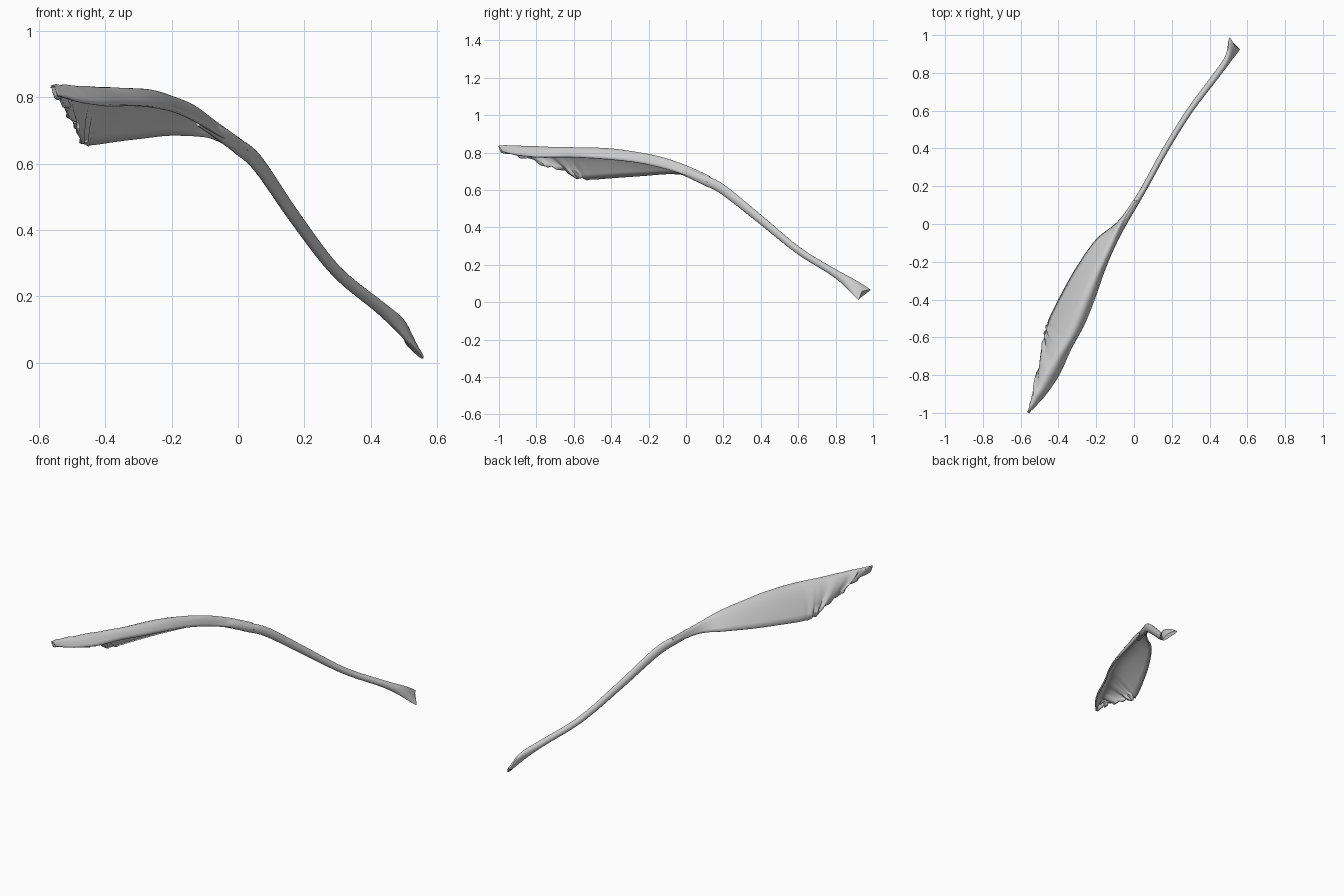
import bpy, math, random
from mathutils import Vector

if "Cube" in bpy.data.objects:
    bpy.data.objects.remove(bpy.data.objects["Cube"])

random.seed(4)


def smooth_path(rows, steps):
    """Catmull-Rom resampling of rows of numbers."""
    rows = [Vector(r) for r in rows]
    n = len(rows)
    out = []
    for i in range(n - 1):
        a, b, c, d = rows[max(i - 1, 0)], rows[i], rows[i + 1], rows[min(i + 2, n - 1)]
        for k in range(steps):
            t = k / steps
            out.append(0.5 * (2 * b + (c - a) * t + (2 * a - 5 * b + 4 * c - d) * t**2
                              + (3 * b - a - 3 * c + d) * t**3))
    out.append(rows[-1])
    return out


def make_object(name, verts, faces):
    mesh = bpy.data.meshes.new(name)
    mesh.from_pydata([tuple(v) for v in verts], [], faces)
    mesh.update()
    ob = bpy.data.objects.new(name, mesh)
    bpy.context.collection.objects.link(ob)
    bpy.context.view_layer.objects.active = ob
    ob.select_set(True)
    bpy.ops.object.shade_smooth_by_angle(angle=math.radians(45))
    ob.select_set(False)
    return ob


# Stem: x, y, z, half width, half thickness, roll (degrees)
stem_rows = [
    (-0.12, -0.10, 0.722, 0.010, 0.008, -60),
    (-0.06, 0.005, 0.695, 0.024, 0.018, -70),
    (0.00, 0.10, 0.652, 0.026, 0.017, -80),
    (0.06, 0.20, 0.600, 0.026, 0.016, -90),
    (0.17, 0.40, 0.440, 0.022, 0.016, -90),
    (0.295, 0.60, 0.277, 0.019, 0.016, -90),
    (0.43, 0.78, 0.165, 0.020, 0.018, -85),
    (0.495, 0.87, 0.105, 0.030, 0.017, -65),
    (0.528, 0.945, 0.047, 0.050, 0.011, -42),
]
SIDES = 16
path = smooth_path(stem_rows, 5)
centres = [Vector(p[:3]) for p in path]
verts, faces = [], []
for i, p in enumerate(path):
    tangent = (centres[min(i + 1, len(path) - 1)] - centres[max(i - 1, 0)]).normalized()
    side = tangent.cross(Vector((0, 0, 1))).normalized()
    up = side.cross(tangent)
    roll = math.radians(p[5])
    major = side * math.cos(roll) + up * math.sin(roll)
    minor = tangent.cross(major)
    last = i == len(path) - 1
    for k in range(SIDES):
        a = 2 * math.pi * k / SIDES
        v = centres[i] + major * p[3] * math.cos(a) + minor * p[4] * math.sin(a)
        if last:  # two-lobed torn foot
            v += tangent * (0.022 * abs(math.cos(a)) - 0.008)
        verts.append(v)
for i in range(len(path) - 1):
    for k in range(SIDES):
        k2 = (k + 1) % SIDES
        faces.append((i * SIDES + k, i * SIDES + k2, (i + 1) * SIDES + k2, (i + 1) * SIDES + k))
faces.append(tuple(reversed(range(SIDES))))
faces.append(tuple(range((len(path) - 1) * SIDES, len(path) * SIDES)))
make_object("stem", verts, faces)

# Blade: left edge, ridge and right edge at each station from neck to tip
left = [(0.0, 0.125, 0.635), (-0.09, 0.01, 0.678), (-0.20, -0.08, 0.690), (-0.30, -0.22, 0.680),
        (-0.38, -0.36, 0.670), (-0.455, -0.51, 0.660), (-0.475, -0.58, 0.670),
        (-0.50, -0.74, 0.730), (-0.53, -0.88, 0.775), (-0.555, -0.99, 0.800)]
ridge = [(0.012, 0.125, 0.672), (-0.065, 0.0, 0.727), (-0.13, -0.14, 0.775), (-0.20, -0.28, 0.805),
         (-0.26, -0.42, 0.823), (-0.33, -0.58, 0.828), (-0.41, -0.72, 0.831),
         (-0.48, -0.86, 0.834), (-0.53, -0.95, 0.835), (-0.558, -0.998, 0.835)]
right = [(0.03, 0.115, 0.640), (-0.035, 0.005, 0.678), (-0.10, -0.12, 0.715), (-0.155, -0.25, 0.745),
         (-0.20, -0.38, 0.762), (-0.26, -0.53, 0.773), (-0.33, -0.66, 0.777),
         (-0.395, -0.80, 0.778), (-0.47, -0.91, 0.788), (-0.54, -0.985, 0.805)]
STEPS, ACROSS, PEAK = 6, 16, 0.65
L, M, R = (smooth_path(c, STEPS) for c in (left, ridge, right))
verts, faces = [], []
for i in range(len(L)):
    s = i / STEPS
    torn = max(0.0, min(1.0, s - 4.8)) * min(1.0, 9 - s)
    edge = L[i] + torn * Vector((random.uniform(-0.008, 0.010), random.uniform(-0.012, 0.012),
                                 random.uniform(-0.006, 0.010)))
    ctrl = (M[i] - edge * (1 - PEAK)**2 - R[i] * PEAK**2) / (2 * PEAK * (1 - PEAK))
    for j in range(ACROSS + 1):
        t = j / ACROSS
        v = edge * (1 - t)**2 + ctrl * 2 * t * (1 - t) + R[i] * t**2
        # shallow pleats fading towards the ridge
        v.z += 0.005 * torn * (1 - t)**2 * math.sin(s * 7)
        verts.append(v)
w = ACROSS + 1
for i in range(len(L) - 1):
    for j in range(ACROSS):
        faces.append((i * w + j, (i + 1) * w + j, (i + 1) * w + j + 1, i * w + j + 1))
blade = make_object("blade", verts, faces)
shell = blade.modifiers.new("thickness", 'SOLIDIFY')
shell.thickness = 0.01
shell.offset = -1
